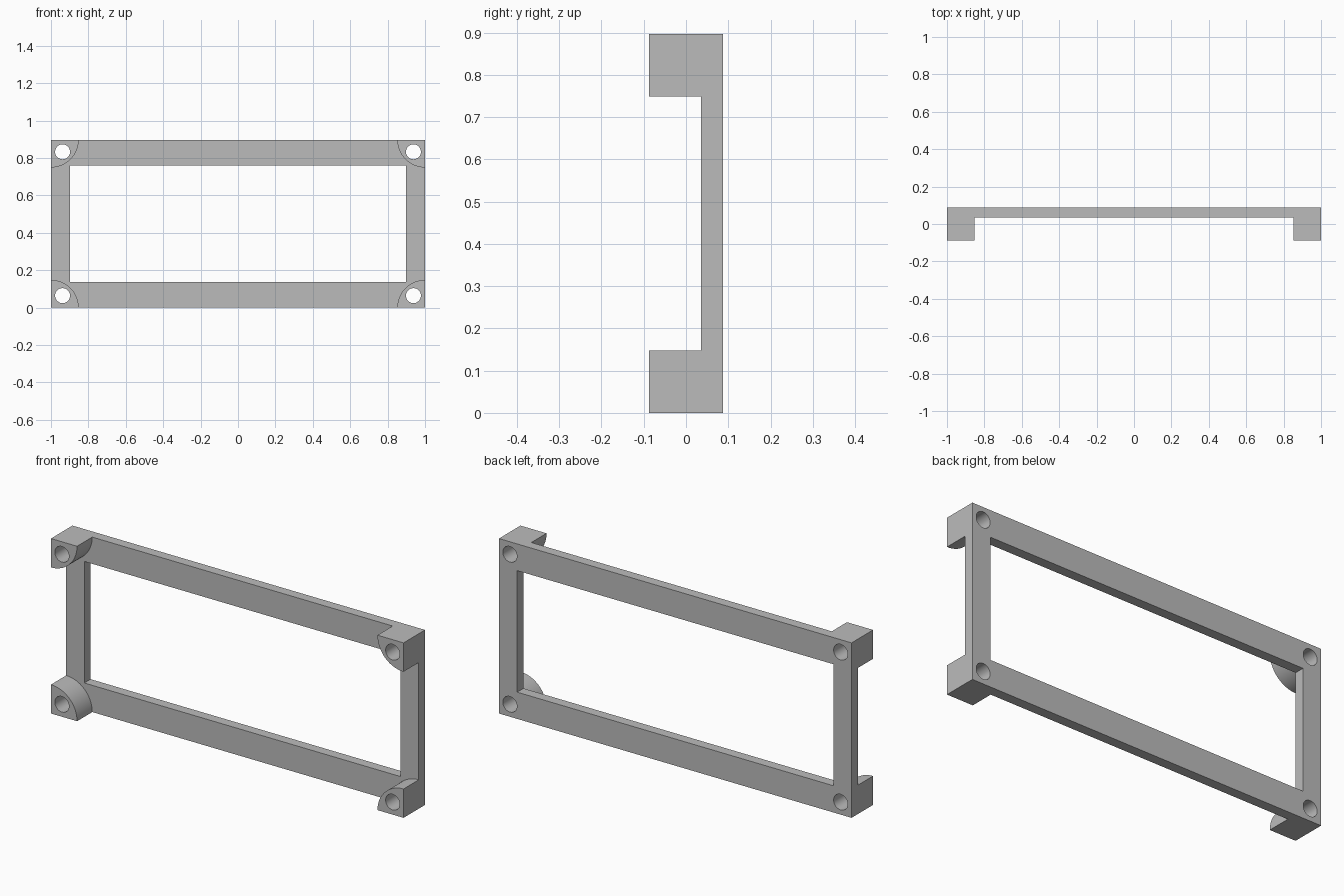
import bpy, bmesh
from math import sin, cos, pi, radians

if "Cube" in bpy.data.objects:
    bpy.data.objects.remove(bpy.data.objects["Cube"], do_unlink=True)

HEIGHT, FRONT, BACK = 0.897, -0.087, 0.087
FRAME_FRONT = 0.036
SIDE_W, BAR_H = 0.103, 0.137
BOSS_R, HOLE_R, HOLE_IN = 0.148, 0.04, 0.062

grey = bpy.data.materials.new("plain grey")
grey.use_nodes = True
colour = (0.5, 0.5, 0.5, 1)
grey.diffuse_color = colour
grey.node_tree.nodes["Principled BSDF"].inputs["Base Color"].default_value = colour


def prism(name, outline, y0, y1):
    """Extrude an outline of (x, z) points along y."""
    bm = bmesh.new()
    face = bm.faces.new([bm.verts.new((x, y0, z)) for x, z in outline])
    grown = bmesh.ops.extrude_face_region(bm, geom=[face])["geom"]
    verts = [g for g in grown if isinstance(g, bmesh.types.BMVert)]
    bmesh.ops.translate(bm, verts=verts, vec=(0, y1 - y0, 0))
    bmesh.ops.recalc_face_normals(bm, faces=bm.faces)
    mesh = bpy.data.meshes.new(name)
    bm.to_mesh(mesh)
    bm.free()
    mesh.materials.append(grey)
    obj = bpy.data.objects.new(name, mesh)
    bpy.context.collection.objects.link(obj)
    return obj


def rect(x, z0, z1):
    return [(-x, z0), (x, z0), (x, z1), (-x, z1)]


def arc(cx, cz, sx, sz, r, sweep, steps):
    angles = [sweep * i / steps for i in range(steps + 1)]
    return [(cx + sx * r * cos(a), cz + sz * r * sin(a)) for a in angles]


def combine(target, tool, operation):
    mod = target.modifiers.new(tool.name, "BOOLEAN")
    mod.operation, mod.solver, mod.object = operation, "EXACT", tool
    bpy.context.view_layer.objects.active = target
    bpy.ops.object.modifier_apply(modifier=mod.name)
    bpy.data.objects.remove(tool, do_unlink=True)


# Rectangular frame with its opening
frame = prism("mounting_frame", rect(1, 0, HEIGHT), FRAME_FRONT, BACK)
combine(frame, prism("opening", rect(1 - SIDE_W, BAR_H, HEIGHT - BAR_H), -1, 1), "DIFFERENCE")

# Quarter-round corner bosses, each with a through hole
for sx in (-1, 1):
    for sz, cz in ((1, 0), (-1, HEIGHT)):
        quarter = [(sx, cz)] + arc(sx, cz, -sx, sz, BOSS_R, pi / 2, 20)
        combine(frame, prism("corner_boss", quarter, FRONT, 0.06), "UNION")
        hole = arc(sx * (1 - HOLE_IN), cz + sz * (HOLE_IN + 0.002), 1, 1, HOLE_R, 2 * pi, 40)[:-1]
        combine(frame, prism("screw_hole", hole, -1, 1), "DIFFERENCE")

# Smooth the curved walls and keep the edges crisp
bpy.ops.object.select_all(action="DESELECT")
frame.select_set(True)
bpy.context.view_layer.objects.active = frame
bpy.ops.object.shade_smooth_by_angle(angle=radians(30))
